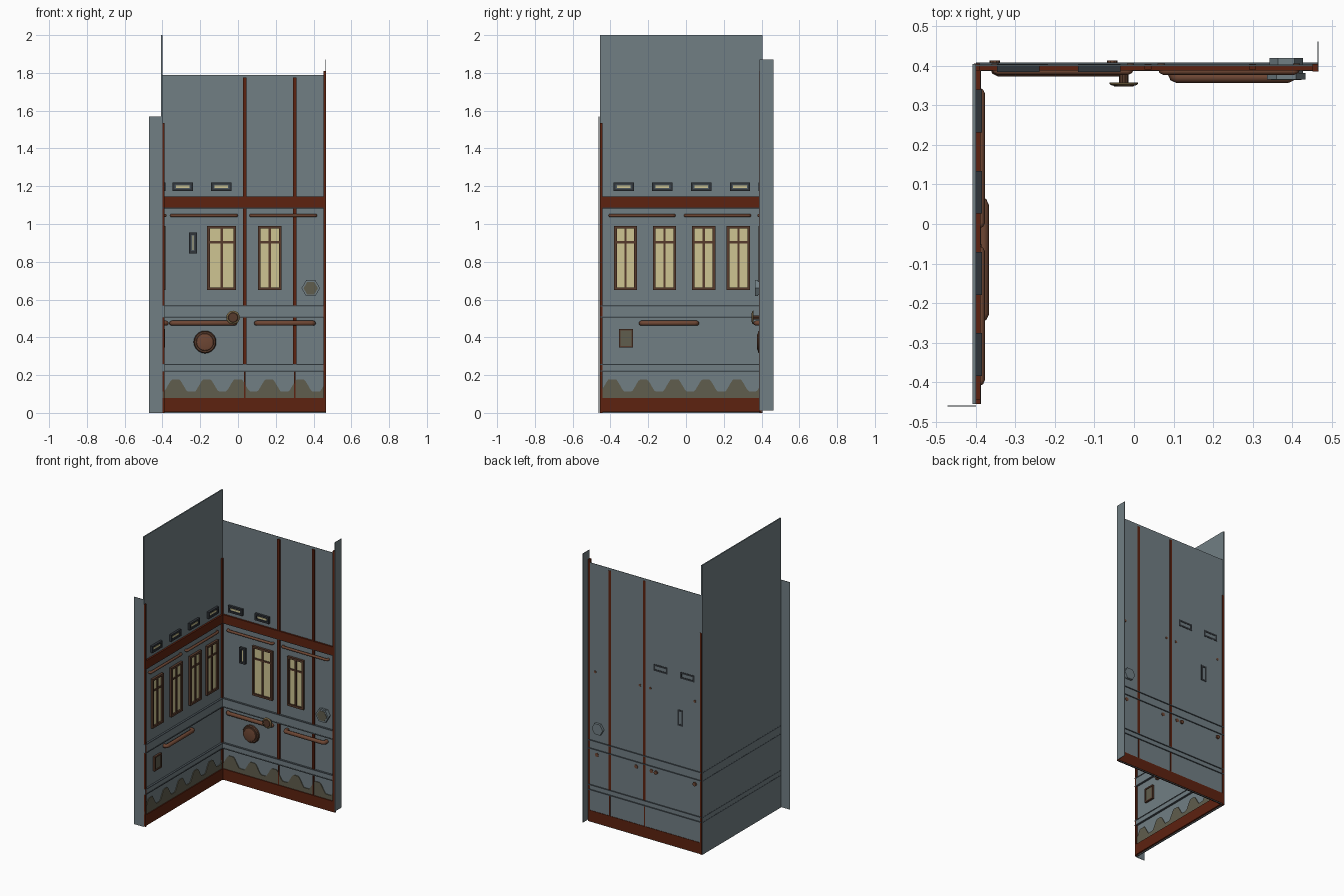
import bpy, bmesh, math
from mathutils import Vector

if "Cube" in bpy.data.objects:
    bpy.data.objects.remove(bpy.data.objects["Cube"])


def mat(name, r, g, b):
    m = bpy.data.materials.new(name)
    m.diffuse_color = (r, g, b, 1)
    m.use_nodes = True
    m.node_tree.nodes["Principled BSDF"].inputs["Base Color"].default_value = m.diffuse_color
    return m


GREY = mat("blue grey wall", 0.165, 0.21, 0.23)
RED = mat("rust red trim", 0.11, 0.016, 0.005)
COPPER = mat("copper pipe", 0.155, 0.062, 0.034)
BROWN = mat("brown frame", 0.095, 0.043, 0.025)
CREAM = mat("cream glass", 0.62, 0.56, 0.29)
DARK = mat("dark metal", 0.03, 0.035, 0.042)
OLIVE = mat("olive stain", 0.115, 0.11, 0.075)
BRASS = mat("old brass", 0.20, 0.14, 0.06)
SEAM = mat("seam grey", 0.075, 0.095, 0.11)


# Wall coordinates: u along the wall, z up, d out of the wall into the room
def at(wall, u, z, d):
    return Vector((u, 0.40 - d, z)) if wall == "back" else Vector((-0.40 + d, u, z))


def finish(name, bm, m):
    bmesh.ops.recalc_face_normals(bm, faces=bm.faces)
    me = bpy.data.meshes.new(name)
    bm.to_mesh(me)
    bm.free()
    me.materials.append(m)
    ob = bpy.data.objects.new(name, me)
    bpy.context.collection.objects.link(ob)
    return ob


def prism(name, wall, pts, d0, d1, m):
    """Extrude an outline of (u, z) points from depth d0 to d1."""
    bm = bmesh.new()
    a = [bm.verts.new(at(wall, u, z, d0)) for u, z in pts]
    b = [bm.verts.new(at(wall, u, z, d1)) for u, z in pts]
    bm.faces.new(a)
    bm.faces.new(b)
    for i in range(len(pts)):
        j = (i + 1) % len(pts)
        bm.faces.new((a[i], a[j], b[j], b[i]))
    return finish(name, bm, m)


def slab(name, wall, u0, u1, z0, z1, d0, d1, m):
    return prism(name, wall, [(u0, z0), (u1, z0), (u1, z1), (u0, z1)], d0, d1, m)


def ring_pts(u, z, r, n):
    return [(u + r * math.cos(2 * math.pi * i / n), z + r * math.sin(2 * math.pi * i / n)) for i in range(n)]


def frame(name, wall, u0, u1, z0, z1, t, d0, d1, m):
    slab(name + "_left", wall, u0, u0 + t, z0, z1, d0, d1, m)
    slab(name + "_right", wall, u1 - t, u1, z0, z1, d0, d1, m)
    slab(name + "_bottom", wall, u0 + t, u1 - t, z0, z0 + t, d0, d1, m)
    slab(name + "_top", wall, u0 + t, u1 - t, z1 - t, z1, d0, d1, m)


def window(wall, u0, u1):
    z0, z1, c = 0.65, 0.99, (u0 + u1) / 2
    slab("window_glass", wall, u0 + .01, u1 - .01, z0 + .01, z1 - .01, 0.001, 0.005, CREAM)
    frame("window_frame", wall, u0, u1, z0, z1, 0.014, 0, 0.016, BROWN)
    slab("window_mullion", wall, c - .006, c + .006, z0 + .01, z1 - .01, 0.001, 0.012, BROWN)
    slab("window_crossbar", wall, u0 + .01, u1 - .01, 0.898, 0.909, 0.001, 0.011, BROWN)


def vent(wall, u0, u1, z0, z1):
    frame("vent_frame", wall, u0, u1, z0, z1, 0.012, -0.005, 0.016, DARK)
    slab("vent_plate", wall, u0 + .01, u1 - .01, z0 + .01, z1 - .01, 0.001, 0.009, SEAM)
    slab("vent_light", wall, u0 + .018, u1 - .018, z0 + .017, z1 - .017, 0.009, 0.012, CREAM)


def pipe(name, wall, u0, u1, z, d, r):
    """Pipe with both ends bent back into the wall."""
    cu = bpy.data.curves.new(name, "CURVE")
    cu.dimensions = "3D"
    cu.bevel_depth = r
    cu.bevel_resolution = 2
    cu.use_fill_caps = True
    a, b, k = u0 + r, u1 - r, r * 0.8
    pts = [(a, -0.006), (a, d - k), (a + k * .3, d - k * .3), (a + k, d),
           (b - k, d), (b - k * .3, d - k * .3), (b, d - k), (b, -0.006)]
    sp = cu.splines.new("POLY")
    sp.points.add(len(pts) - 1)
    for p, (u, dd) in zip(sp.points, pts):
        p.co = (*at(wall, u, z, dd), 1)
    cu.materials.append(COPPER)
    ob = bpy.data.objects.new(name, cu)
    bpy.context.collection.objects.link(ob)
    for s in sp.id_data.splines:
        s.use_smooth = True


def dome(name, wall, u, z, rings, m, n=20):
    """Turned part: rings of (radius, depth), from the wall outward."""
    bm = bmesh.new()
    loops = [[bm.verts.new(at(wall, pu, pz, d)) for pu, pz in ring_pts(u, z, r, n)] for r, d in rings]
    for a, b in zip(loops, loops[1:]):
        for i in range(n):
            bm.faces.new((a[i], a[(i + 1) % n], b[(i + 1) % n], b[i]))
    bm.faces.new(loops[0])
    bm.faces.new(loops[-1])
    return finish(name, bm, m)


# Wall sheets and the two end flanges
slab("left_wall", "left", -0.455, 0.405, 0, 2.0, -0.008, 0, GREY)
slab("back_wall", "back", -0.40, 0.465, 0, 1.79, -0.003, 0, GREY)
slab("left_flange", "back", -0.472, -0.40, 0, 1.57, 0.859, 0.862, GREY)
slab("right_flange", "left", 0.39, 0.462, 0.012, 1.87, 0.864, 0.867, GREY)

# Trim shared by both walls
for wall, u0, u1, back in (("left", -0.455, 0.40, 0.0), ("back", -0.40, 0.465, -0.006)):
    slab(wall + "_base_board", wall, u0, u1, 0.005, 0.08, back, 0.012, RED)
    slab(wall + "_upper_band", wall, u0, u1, 1.088, 1.145, 0, 0.012, RED)
    slab(wall + "_band_shadow_lip", wall, u0, u1, 1.083, 1.088, 0, 0.010, DARK)
    for z0, z1 in ((0.222, 0.256), (0.508, 0.565)):
        slab(wall + "_belt", wall, u0, u1, z0, z1, 0, 0.011, GREY)
        for z in (z0, z1):
            slab(wall + "_belt_lip", wall, u0, u1, z - .003, z + .003, -0.009, 0.0135, SEAM)
    # wavy stain above the base board
    n = 80
    wave = [(u0, 0.08), (u1, 0.08)]
    for i in range(n + 1):
        u = u1 + (u0 - u1) * i / n
        s = math.cos(2 * math.pi * (u - (0.0 if wall == "back" else -0.06)) / 0.165)
        wave.append((u, 0.145 + 0.033 * max(-1, min(1, 1.4 * s))))
    prism(wall + "_wave_stain", wall, wave, 0.001, 0.006, OLIVE)

# Vertical posts
slab("left_end_post", "left", -0.455, -0.442, 0.0, 1.535, -0.004, 0.012, RED)
slab("right_end_post", "back", 0.452, 0.466, 0.01, 1.81, -0.005, 0.014, RED)
slab("corner_post", "back", -0.404, -0.390, 0.0, 1.53, -0.006, 0.012, RED)
for u in (0.035, 0.30):
    slab("back_post", "back", u - .009, u + .009, 0.256, 1.775, -0.005, 0.009, RED)
    slab("back_post_foot", "back", u - .004, u + .004, 0.08, 0.222, -0.005, 0.008, RED)

# Windows and vents
for u0, u1 in ((-0.163, -0.01), (0.105, 0.23)):
    window("back", u0, u1)
for u0, u1 in ((-0.38, -0.26), (-0.175, -0.052), (0.032, 0.155), (0.215, 0.34)):
    window("left", u0, u1)
for u in (-0.293, -0.088):
    vent("back", u - .054, u + .054, 1.174, 1.22)
for u in (-0.33, -0.125, 0.08, 0.286):
    vent("left", u - .054, u + .054, 1.174, 1.22)
vent("back", -0.26, -0.217, 0.845, 0.955)

# Pipes: thin upper ones, thicker lower ones
for wall, u0, u1 in (("back", -0.36, 0.0), ("back", 0.06, 0.42), ("left", -0.41, -0.055), ("left", -0.012, 0.345)):
    pipe("upper_pipe", wall, u0, u1, 1.045, 0.014, 0.009)
pipe("lower_pipe_a", "back", -0.365, -0.005, 0.475, 0.014, 0.0135)
pipe("lower_pipe_b", "back", 0.085, 0.412, 0.475, 0.030, 0.0135)
pipe("lower_pipe_c", "left", -0.25, 0.07, 0.475, 0.020, 0.0135)
for u in (-0.352, -0.055):
    prism("pipe_peg", "back", ring_pts(u, 0.475, 0.013, 10), -0.013, 0.01, COPPER)

# Hexagonal cap
prism("hex_cap", "back", ring_pts(0.385, 0.66, 0.049, 6), 0.018, 0.034, GREY)
prism("hex_cap_neck", "back", ring_pts(0.385, 0.66, 0.042, 6), -0.02, 0.018, GREY)
prism("hex_cap_face", "back", ring_pts(0.385, 0.66, 0.038, 6), 0.034, 0.036, OLIVE)

# Round gauges
dome("large_gauge_rim", "back", -0.175, 0.375, [(0.06, 0), (0.06, 0.012), (0.055, 0.019), (0.047, 0.019)], BROWN)
dome("large_gauge_face", "back", -0.175, 0.375, [(0.047, 0.018), (0.044, 0.022), (0.03, 0.025)], COPPER)
dome("small_gauge_rim", "back", -0.026, 0.505, [(0.036, 0.042), (0.036, 0.046), (0.030, 0.050)], BRASS)
dome("small_gauge_face", "back", -0.026, 0.505, [(0.028, 0.049), (0.024, 0.052)], BROWN)
prism("small_gauge_stem", "back", ring_pts(-0.026, 0.505, 0.012, 10), 0, 0.043, BROWN)

# Service hatch on the left wall
slab("hatch_plate", "left", -0.348, -0.287, 0.352, 0.438, 0, 0.009, OLIVE)
frame("hatch_frame", "left", -0.355, -0.28, 0.345, 0.445, 0.009, 0, 0.014, BROWN)

for ob in bpy.context.scene.objects:
    if ob.name.startswith(("large_gauge", "small_gauge")):
        bpy.context.view_layer.objects.active = ob
        ob.select_set(True)
bpy.ops.object.shade_smooth_by_angle(angle=math.radians(30))
